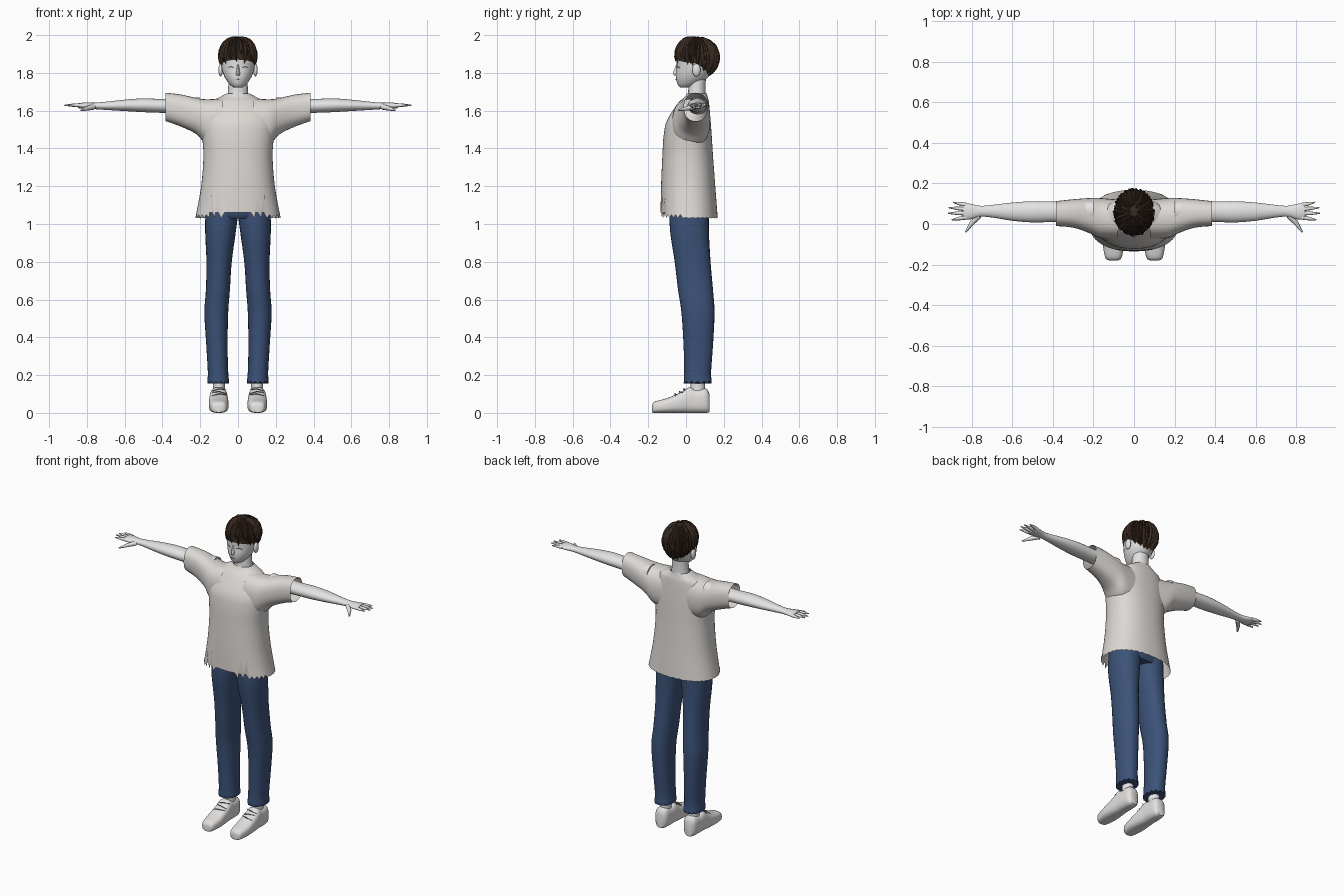
import bpy, bmesh, math, random
from mathutils import Vector

random.seed(4)
if "Cube" in bpy.data.objects:
    bpy.data.objects.remove(bpy.data.objects["Cube"])


def material(name, rgb):
    m = bpy.data.materials.new(name)
    m.use_nodes = True
    m.diffuse_color = (*rgb, 1)
    bsdf = m.node_tree.nodes["Principled BSDF"]
    bsdf.inputs["Base Color"].default_value = (*rgb, 1)
    bsdf.inputs["Roughness"].default_value = 0.8
    return m


SKIN = material("pale skin", (0.78, 0.77, 0.77))
SHIRT = material("off white cotton", (0.72, 0.69, 0.66))
DENIM = material("blue denim", (0.045, 0.085, 0.19))
HAIR = material("dark brown hair", (0.04, 0.022, 0.014))
SHOE = material("white canvas", (0.76, 0.75, 0.74))
LACE = material("grey lace", (0.2, 0.2, 0.2))


def finish(name, bm, mat, angle=50):
    bmesh.ops.recalc_face_normals(bm, faces=bm.faces)
    mesh = bpy.data.meshes.new(name)
    bm.to_mesh(mesh)
    bm.free()
    mesh.materials.append(mat)
    ob = bpy.data.objects.new(name, mesh)
    bpy.context.collection.objects.link(ob)
    smooth(ob, angle)
    return ob


def smooth(ob, angle):
    bpy.ops.object.select_all(action='DESELECT')
    ob.select_set(True)
    bpy.context.view_layer.objects.active = ob
    bpy.ops.object.shade_smooth_by_angle(angle=math.radians(angle))


def refine(rings, steps=4):
    """Catmull-Rom interpolation between section rows."""
    rows = [Vector(r) for r in rings]
    out = []
    for i in range(len(rows) - 1):
        a, b, c, d = rows[max(i - 1, 0)], rows[i], rows[i + 1], rows[min(i + 2, len(rows) - 1)]
        for k in range(steps):
            t = k / steps
            out.append(b + (c - a) * t / 2 + (a - b * 2.5 + c * 2 - d / 2) * t ** 2
                       + (b * 1.5 - a / 2 - c * 1.5 + d / 2) * t ** 3)
    return out + [rows[-1]]


def loft(name, rings, mat, axis="z", side=1, n=24, power=2.0, cap=True, edit=None):
    """Skin rounded sections (t, u0, u1, v0, v1); edit reshapes the first ring."""
    bm = bmesh.new()
    loops = []
    for row, (t, u0, u1, v0, v1) in enumerate(refine(rings)):
        loop = []
        for k in range(n):
            a = math.tau * k / n
            cu, cv = (math.copysign(abs(f) ** (2 / power), f) for f in (math.cos(a), math.sin(a)))
            u, v = (u0 + u1 + (u1 - u0) * cu) / 2, (v0 + v1 + (v1 - v0) * cv) / 2
            p = Vector({"z": (u, v, t), "x": (t, u, v), "y": (u, t, v)}[axis])
            if edit and row == 0:
                p.z += edit(p, k)
            p.x *= side
            loop.append(bm.verts.new(p))
        loops.append(loop)
    for lo, hi in zip(loops, loops[1:]):
        for k in range(n):
            bm.faces.new((lo[k], lo[(k + 1) % n], hi[(k + 1) % n], hi[k]))
    if cap:
        bm.faces.new(loops[0])
        bm.faces.new(loops[-1])
    return finish(name, bm, mat)


def strands(name, paths, mat, res=1):
    """Tapered tubes along lists of (point, radius)."""
    cu = bpy.data.curves.new(name, 'CURVE')
    cu.dimensions = '3D'
    cu.bevel_depth, cu.bevel_resolution, cu.use_fill_caps = 1, res, True
    for path in paths:
        sp = cu.splines.new('POLY')
        sp.points.add(len(path) - 1)
        for q, (co, r) in zip(sp.points, path):
            q.co, q.radius = (*co, 1), r
    cu.materials.append(mat)
    ob = bpy.data.objects.new(name, cu)
    bpy.context.collection.objects.link(ob)
    bpy.ops.object.select_all(action='DESELECT')
    ob.select_set(True)
    bpy.context.view_layer.objects.active = ob
    bpy.ops.object.convert(target='MESH')
    smooth(bpy.context.object, 60)


def ball(name, centre, size, mat):
    bm = bmesh.new()
    bmesh.ops.create_uvsphere(bm, u_segments=14, v_segments=9, radius=1)
    for v in bm.verts:
        v.co = Vector(centre) + v.co * Vector(size)
    finish(name, bm, mat)


# Head, neck and face
loft("head", [(1.722, -.02, .02, -.03, .02), (1.74, -.045, .045, -.045, .07),
              (1.78, -.072, .072, -.054, .12), (1.83, -.088, .088, -.05, .14),
              (1.9, -.09, .09, -.048, .15), (1.96, -.06, .06, -.01, .12)], SKIN)
loft("neck", [(1.6, -.075, .075, .0, .12), (1.68, -.055, .055, .01, .105),
              (1.78, -.05, .05, .015, .105)], SKIN)
loft("nose", [(1.785, -.008, .008, -.06, -.04), (1.8, -.01, .01, -.068, -.04),
              (1.845, -.004, .004, -.052, -.04)], SKIN, n=8)
strands("mouth", [[((-.014, -.054, 1.766), .001), ((0, -.057, 1.765), .0015),
                   ((.014, -.054, 1.766), .001)]], LACE)
for s, label in ((1, "left"), (-1, "right")):
    ball(label + "_ear", (s * .092, .055, 1.815), (.012, .022, .034), SKIN)
    strands(label + "_eyelash", [[((s * .022, -.049, 1.828), .001), ((s * .04, -.043, 1.833), .0022),
                                  ((s * .057, -.031, 1.826), .001)]], LACE)


# Hair: a scalp shell under layered locks
def hairline(a):
    c = math.cos(a)
    return 1.84 + (.03 if c > 0 else .07) * c


def scalp(a, t, grow=1.0):
    end = math.acos(max(-.98, (hairline(a) - 1.88) / .108))
    th = t * end
    return Vector((.092 * grow * math.sin(th) * math.sin(a),
                   .055 - .109 * grow * math.sin(th) * math.cos(a),
                   1.88 + .108 * grow * math.cos(th)))


bm = bmesh.new()
cols = [[bm.verts.new(scalp(math.tau * k / 32, .02 + .98 * j / 10, 1.03)) for j in range(11)] for k in range(32)]
for k in range(32):
    one, two = cols[k], cols[(k + 1) % 32]
    for j in range(10):
        bm.faces.new((one[j], two[j], two[j + 1], one[j + 1]))
bm.faces.new([c[0] for c in cols])
finish("hair_shell", bm, HAIR)

locks = []
for layer in range(3):
    for k in range(26):
        a = math.tau * (k + layer / 3) / 26 + random.uniform(-.06, .06)
        stop = random.uniform(.8, 1.1) - .1 * (layer == 2)
        twist = random.uniform(-.22, .22)
        start = random.uniform(.08, .3)
        lock = []
        for j in range(8):
            f = j / 7
            width = .015 * min(1, .45 + 2 * f) * (1 - f ** 3) + .001
            lock.append((scalp(a + twist * f * f, start + (stop - start) * f, 1.0 + .03 * f), width))
        locks.append(lock)
strands("hair_locks", locks, HAIR, 0)


# Shirt with a ragged front hem
def ragged(p, k):
    if p.y > -.02:
        return .004 * (k % 2)
    x = abs(p.x)
    if x < .075:
        return .045 - .012 * (k % 2)
    return (.125 if k % 2 else 0) if x < .165 else .02 * (k % 2)


loft("shirt_body", [(1.03, -.226, .226, -.135, .168), (1.2, -.195, .195, -.132, .155),
                    (1.36, -.183, .183, -.125, .143), (1.47, -.19, .19, -.118, .136),
                    (1.55, -.19, .19, -.1, .13), (1.64, -.15, .15, -.042, .122),
                    (1.67, -.1, .1, -.01, .115), (1.69, -.062, .062, .004, .11)],
     SHIRT, n=72, power=2.3, cap=False, edit=ragged)
for s, label in ((1, "left"), (-1, "right")):
    loft(label + "_sleeve", [(.385, -.01, .113, 1.545, 1.695), (.3, -.018, .122, 1.515, 1.685),
                             (.22, -.045, .128, 1.475, 1.667), (.165, -.07, .128, 1.42, 1.66),
                             (.08, -.075, .12, 1.4, 1.665)],
         SHIRT, "x", s, n=32, power=2.4, cap=False)

    # Arm and hand
    loft(label + "_arm", [(.2, .01, .115, 1.58, 1.67), (.39, .01, .112, 1.588, 1.662),
                          (.5, .008, .112, 1.592, 1.665), (.6, .016, .106, 1.598, 1.658),
                          (.7, .032, .094, 1.604, 1.647), (.76, .036, .09, 1.608, 1.642),
                          (.81, .022, .1, 1.61, 1.643), (.845, .024, .102, 1.613, 1.64)], SKIN, "x", s)
    fingers = []
    for y, spread, reach in ((.033, -.012, .9), (.053, .0, .918), (.073, .008, .915), (.093, .014, .893)):
        fingers.append([((s * .825, y, 1.627), .011), ((s * (.825 + reach) / 2, y + spread / 2, 1.629), .009),
                        ((s * reach, y + spread, 1.629), .003)])
    fingers.append([((s * .765, .042, 1.62), .015), ((s * .8, .005, 1.612), .012),
                    ((s * .832, -.04, 1.602), .004)])
    strands(label + "_fingers", fingers, SKIN, 2)

    # Trouser leg with a frayed cuff
    loft(label + "_trouser_leg", [(.168, .047, .162, -.012, .136), (.22, .052, .16, -.01, .133),
                                  (.36, .055, .168, -.013, .143), (.53, .052, .178, -.024, .151),
                                  (.65, .043, .17, -.042, .143), (.8, .033, .167, -.06, .13),
                                  (.97, .01, .174, -.085, .121), (1.12, -.01, .17, -.088, .122)],
         DENIM, "z", s, n=28, power=2.2, edit=lambda p, k: -.012 * (k % 2))

    # Ankle, shoe and laces
    loft(label + "_ankle", [(.07, .065, .137, .02, .11), (.14, .07, .132, .025, .1),
                            (.24, .068, .135, .02, .105)], SKIN, "z", s)
    loft(label + "_shoe", [(-.18, .08, .125, .003, .042), (-.165, .061, .142, 0, .06),
                           (-.1, .05, .154, 0, .078), (-.03, .052, .153, 0, .108),
                           (.015, .055, .15, 0, .135), (.05, .056, .149, 0, .125),
                           (.105, .06, .145, 0, .128), (.125, .075, .13, .004, .1)],
         SHOE, "y", s, n=28, power=2.8)
    strands(label + "_laces", [[((s * (.1 + d * .038), y, z - .008), .002), ((s * .1, y - .005, z + .003), .003),
                                ((s * (.1 - d * .038), y + .012, z - .002), .002)]
                               for d, y, z in ((1, -.055, .098), (-1, -.03, .11), (1, -.008, .124))], LACE)

# Trouser seat
loft("trouser_seat", [(1.03, -.165, .165, -.075, .112), (1.07, -.172, .172, -.09, .122),
                      (1.2, -.155, .155, -.085, .118)], DENIM, n=32, power=2.4)
